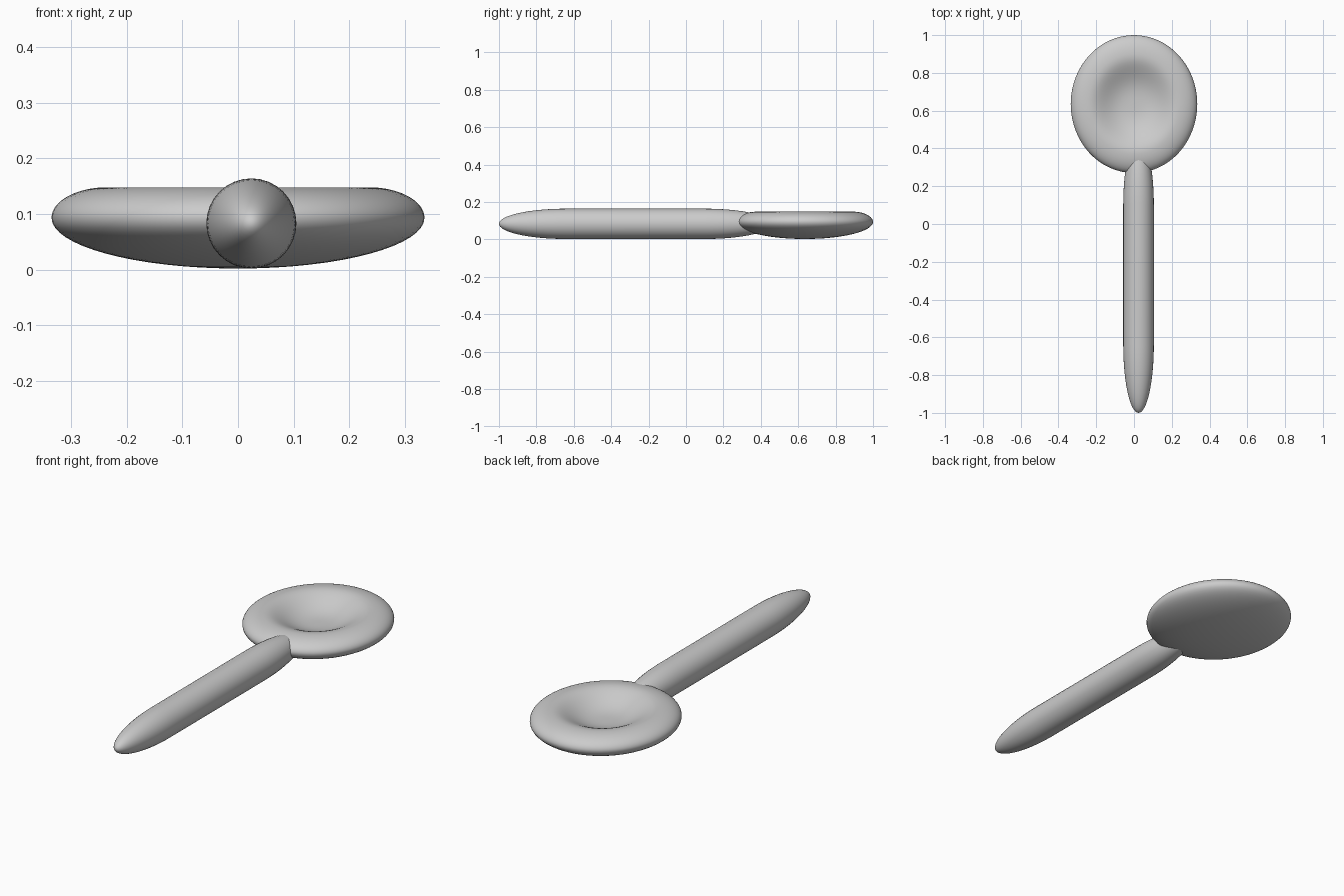
import bpy, bmesh, math

if "Cube" in bpy.data.objects:
    bpy.data.objects.remove(bpy.data.objects["Cube"])


def lathe(name, profile, segments, place):
    """Revolve (radius, height) points; place() maps them to world space."""
    bm = bmesh.new()
    rings = []
    for r, h in profile:
        if r < 1e-6:
            rings.append([bm.verts.new(place(0, 0, h))])
        else:
            rings.append([bm.verts.new(place(r * math.cos(2 * math.pi * i / segments),
                                             r * math.sin(2 * math.pi * i / segments), h))
                          for i in range(segments)])
    for a, b in zip(rings, rings[1:]):
        for i in range(segments):
            j = (i + 1) % segments
            loop = [a[i], a[j % len(a)], b[j % len(b)], b[i % len(b)]] if len(a) > 1 else [a[0], b[j], b[i]]
            if len(b) == 1:
                loop = [a[i], a[j], b[0]]
            bm.faces.new(loop)
    bmesh.ops.recalc_face_normals(bm, faces=bm.faces)
    for f in bm.faces:
        f.smooth = True
    mesh = bpy.data.meshes.new(name)
    bm.to_mesh(mesh)
    bm.free()
    obj = bpy.data.objects.new(name, mesh)
    bpy.context.collection.objects.link(obj)
    return obj


# Bowl: elliptical underside, rounded rim, shallow dish on top
R, CREST, MID, TOP, LOW, FLOOR = 0.335, 0.235, 0.093, 0.148, 0.002, 0.083
N = 16
quarter = [math.pi / 2 * i / N for i in range(N + 1)]
profile = [(R * math.sin(t), MID - (MID - LOW) * math.cos(t)) for t in quarter]
profile += [(CREST + (R - CREST) * math.cos(t), MID + (TOP - MID) * math.sin(t)) for t in quarter[1:]]
for i in range(1, N + 1):
    s = 1 - i / N
    profile.append((CREST * s, FLOOR + (TOP - FLOOR) * (1 - math.cos(math.pi * s ** 1.5)) / 2))
lathe("spoon_bowl", profile, 64,
      lambda x, y, h: (x, 0.635 + y * 0.365 / R, h))

# Handle: round rod with long elliptical ends, lying along y
RAD, TAPER, Y0, Y1 = 0.081, 0.36, -1.0, 0.46
half = [(RAD * math.sin(t), Y0 + TAPER * (1 - math.cos(t))) for t in quarter]
rod = half + [(r, Y0 + Y1 - y) for r, y in reversed(half)]
lathe("spoon_handle", rod, 32, lambda x, y, h: (0.024 + x, h, 0.083 + y))
